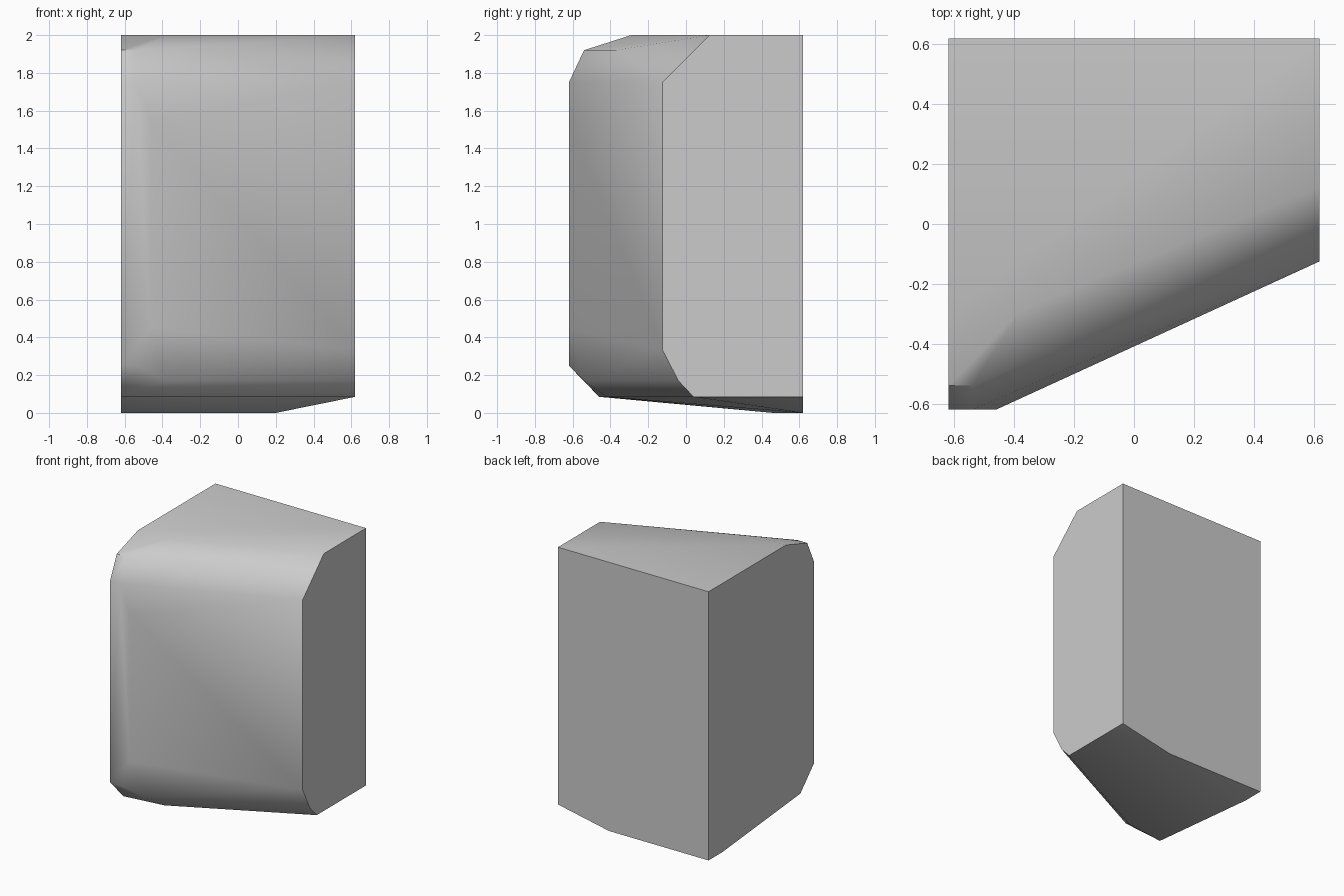
import bpy
import bmesh
from math import radians

cube = bpy.data.objects.get("Cube")
if cube:
    bpy.data.objects.remove(cube, do_unlink=True)

# Stone colour
stone = bpy.data.materials.new("grey_stone")
stone.use_nodes = True
colour = (0.6, 0.6, 0.6, 1)
stone.diffuse_color = colour
stone.node_tree.nodes["Principled BSDF"].inputs["Base Color"].default_value = colour

SIDE = 0.62

# Side profiles as (y, z): the deep end and the shallow end
deep_end = [(SIDE, 2), (-0.29, 2), (-0.54, 1.92), (-SIDE, 1.75),
            (-SIDE, 0.25), (-0.46, 0.085), (0.46, 0), (SIDE, 0)]
shallow_end = [(SIDE, 2), (0.125, 2), (-0.125, 1.75), (-0.125, 0.335),
               (-0.04, 0.17), (0.04, 0.085), (SIDE, 0.085)]

# Corners where the front turns from square to slanted, and the chipped base
turns = [(-0.38, -0.29, 2), (-0.54, -0.54, 1.92), (-0.13, -0.37, 1.92),
         (-0.54, -SIDE, 1.75), (-0.46, -SIDE, 1.55), (-0.46, -SIDE, 0.45),
         (-0.54, -SIDE, 0.25), (-0.38, -0.54, 0.17), (-0.31, -0.42, 0.085),
         (0.2, SIDE, 0)]

points = [(-SIDE, y, z) for y, z in deep_end]
points += [(SIDE, y, z) for y, z in shallow_end]
points += turns

# Wrap the corners into a solid block and merge the flat faces
bm = bmesh.new()
for p in points:
    bm.verts.new(p)
bmesh.ops.convex_hull(bm, input=bm.verts)
loose = [v for v in bm.verts if not v.link_faces]
bmesh.ops.delete(bm, geom=loose, context="VERTS")
bmesh.ops.dissolve_limit(bm, angle_limit=radians(1),
                         verts=bm.verts, edges=bm.edges)
bmesh.ops.recalc_face_normals(bm, faces=bm.faces)

mesh = bpy.data.meshes.new("cliff_block")
bm.to_mesh(mesh)
bm.free()
mesh.materials.append(stone)
block = bpy.data.objects.new("cliff_block", mesh)
bpy.context.collection.objects.link(block)

# Soft shading over the worn front, crisp at the cut sides
bpy.ops.object.select_all(action="DESELECT")
block.select_set(True)
bpy.context.view_layer.objects.active = block
bpy.ops.object.shade_smooth_by_angle(angle=radians(45))
